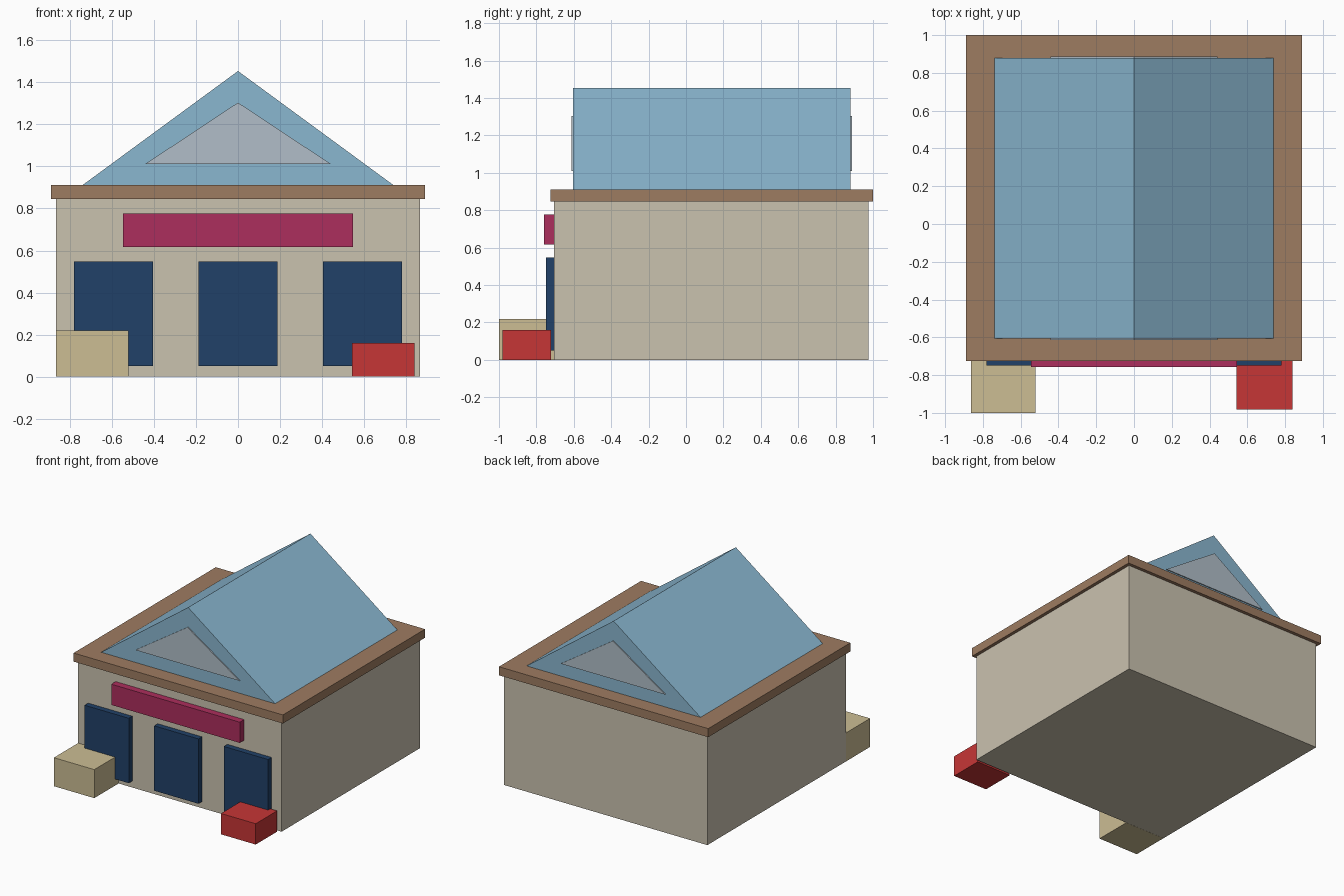
import bpy

if "Cube" in bpy.data.objects:
    bpy.data.objects.remove(bpy.data.objects["Cube"])


def material(name, rgb):
    # sRGB 0-255 to linear
    lin = [((c / 255 + 0.055) / 1.055) ** 2.4 for c in rgb]
    m = bpy.data.materials.new(name)
    m.diffuse_color = (*lin, 1)
    m.use_nodes = True
    m.node_tree.nodes["Principled BSDF"].inputs["Base Color"].default_value = m.diffuse_color
    return m


def mesh_object(name, verts, faces, mat):
    me = bpy.data.meshes.new(name)
    me.from_pydata(verts, [], faces)
    me.materials.append(mat)
    ob = bpy.data.objects.new(name, me)
    bpy.context.collection.objects.link(ob)
    return ob


def box(name, x, y, z, mat):
    verts = [(a, b, c) for c in z for b in y for a in x]
    faces = [(0, 2, 3, 1), (4, 5, 7, 6), (0, 1, 5, 4),
             (2, 6, 7, 3), (0, 4, 6, 2), (1, 3, 7, 5)]
    return mesh_object(name, verts, faces, mat)


def gable(name, half, y, z, mat):
    verts = [p for b in y for p in ((-half, b, z[0]), (half, b, z[0]), (0, b, z[1]))]
    faces = [(0, 1, 2), (5, 4, 3), (0, 3, 4, 1), (1, 4, 5, 2), (2, 5, 3, 0)]
    return mesh_object(name, verts, faces, mat)


stone = material("warm stone", (202, 194, 175))
brown = material("brown trim", (158, 124, 97))
blue = material("light blue roof", (138, 183, 208))
grey = material("pale grey", (177, 190, 200))
magenta = material("magenta", (172, 46, 93))
navy = material("navy", (33, 65, 104))
tan = material("tan", (204, 189, 148))
red = material("red", (198, 54, 54))

# Building body and cornice
box("body", (-0.864, 0.864), (-0.705, 0.975), (0, 0.85), stone)
box("cornice", (-0.889, 0.889), (-0.725, 1.0), (0.845, 0.911), brown)

# Pitched roof with triangular end panels
gable("roof", 0.743, (-0.605, 0.879), (0.908, 1.453), blue)
for name, y in (("front_gable_panel", (-0.613, -0.604)), ("back_gable_panel", (0.878, 0.887))):
    gable(name, 0.443, y, (1.01, 1.303), grey)

# Shop front: sign board and three doors
box("sign_board", (-0.546, 0.546), (-0.758, -0.70), (0.617, 0.776), magenta)
for name, cx in (("left_door", -0.592), ("middle_door", 0), ("right_door", 0.592)):
    box(name, (cx - 0.188, cx + 0.188), (-0.748, -0.70), (0.05, 0.548), navy)

# Crates in front
box("tan_crate", (-0.864, -0.521), (-1.0, -0.706), (0, 0.219), tan)
box("red_crate", (0.543, 0.838), (-0.982, -0.722), (0, 0.16), red)
